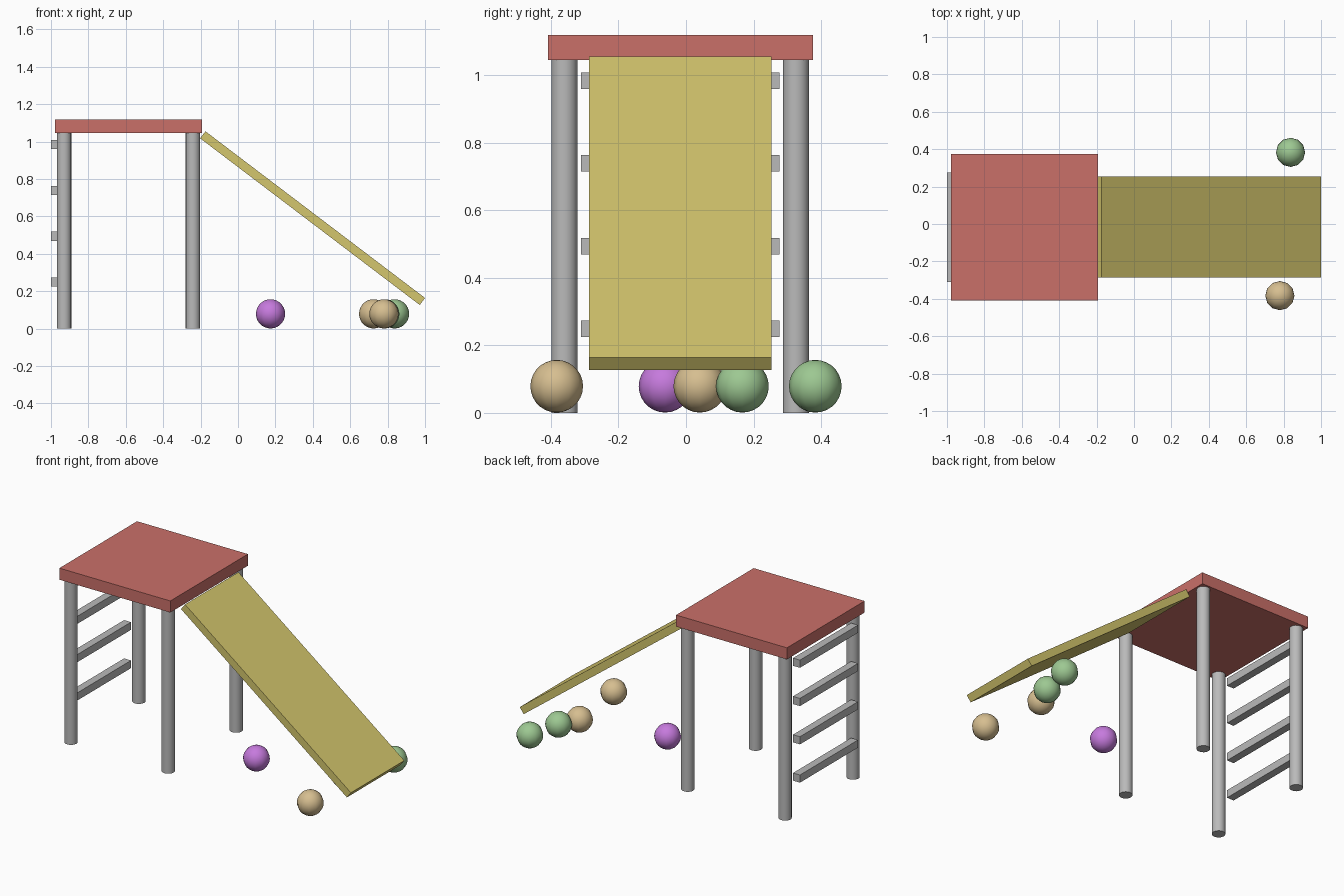
import bpy, math

if "Cube" in bpy.data.objects:
    bpy.data.objects.remove(bpy.data.objects["Cube"])


def material(name, rgb):
    m = bpy.data.materials.new(name)
    lin = [((c / 255 + 0.055) / 1.055) ** 2.4 for c in rgb]
    m.diffuse_color = (*lin, 1)
    m.use_nodes = True
    m.node_tree.nodes["Principled BSDF"].inputs["Base Color"].default_value = m.diffuse_color
    return m


red = material("red", (202, 112, 105))
yellow = material("yellow", (212, 198, 109))
grey = material("grey", (186, 186, 186))
tan = material("tan", (214, 190, 144))
green = material("green", (157, 200, 146))
purple = material("purple", (198, 122, 221))

MID_Y = -0.017   # centre line of the frame
DECK_Z = 1.045   # underside of the platform


def finish(name, mat, smooth=False):
    ob = bpy.context.object
    ob.name = name
    ob.data.materials.append(mat)
    if smooth:
        bpy.ops.object.shade_smooth_by_angle(angle=math.radians(40))
    return ob


def box(name, loc, size, mat, tilt=0):
    bpy.ops.mesh.primitive_cube_add(size=1, location=loc)
    bpy.context.object.scale = size
    bpy.ops.object.transform_apply(location=False, rotation=False, scale=True)
    bpy.context.object.rotation_euler.y = tilt
    return finish(name, mat)


# Platform
box("platform", (-0.585, MID_Y, DECK_Z + 0.037), (0.785, 0.785, 0.074), red)

# Four round legs
for x in (-0.93, -0.241):
    for side in (-1, 1):
        bpy.ops.mesh.primitive_cylinder_add(
            vertices=16, radius=0.039, depth=DECK_Z,
            location=(x, MID_Y + side * 0.343, DECK_Z / 2))
        finish("leg", grey, True)

# Ladder rungs
for i in range(4):
    box("rung", (-0.9755, MID_Y, 0.249 + i * 0.245), (0.049, 0.587, 0.049), grey)

# Sloping slide board, placed by the two ends of its top surface
x0, z0, x1, z1, thick = -0.174, 1.055, 1.0, 0.164, 0.047
tilt = math.atan2(z0 - z1, x1 - x0)
box("slide",
    ((x0 + x1) / 2 - math.sin(tilt) * thick / 2, MID_Y,
     (z0 + z1) / 2 - math.cos(tilt) * thick / 2),
    (math.hypot(x1 - x0, z0 - z1), 0.54, thick), yellow, tilt)

# Balls on the ground
for x, y, mat in ((0.174, -0.062, purple), (0.78, -0.383, tan), (0.725, 0.041, tan),
                  (0.837, 0.383, green), (0.785, 0.167, green)):
    bpy.ops.mesh.primitive_uv_sphere_add(
        segments=12, ring_count=14, radius=0.078, location=(x, y, 0.079))
    finish("ball", mat)
    bpy.ops.object.shade_smooth()
